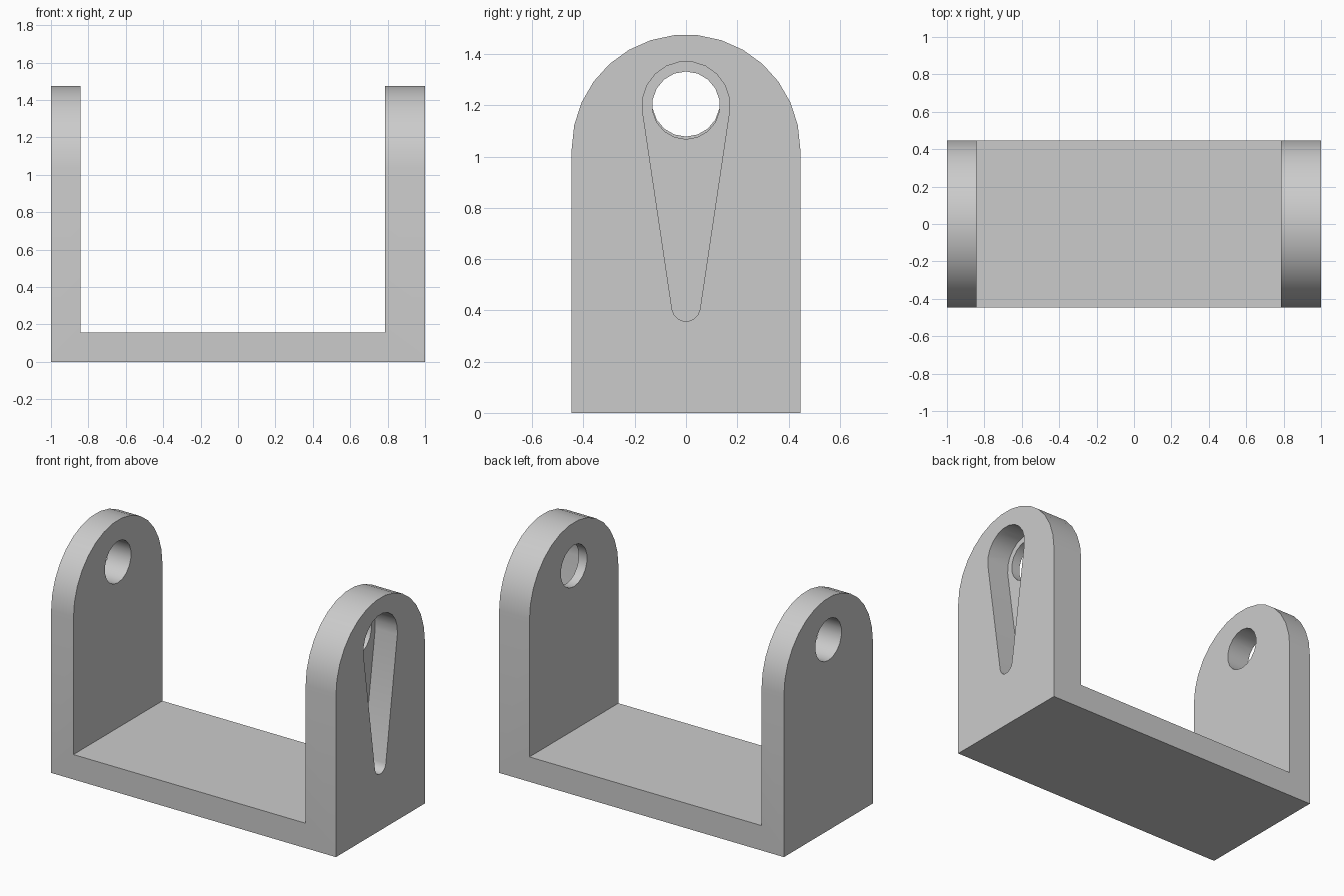
import bpy, bmesh
from math import sin, cos, pi, radians
from mathutils import Vector

if "Cube" in bpy.data.objects:
    bpy.data.objects.remove(bpy.data.objects["Cube"], do_unlink=True)

HALF = 0.446          # half depth of the bracket
ARCH_Z = 1.03         # centre height of the rounded tops
HOLE_Z = 1.2          # centre height of the pivot hole


def arc(cy, cz, r, start, end, n):
    """Points of an arc in the side plane, angles in degrees."""
    return [(cy + r * cos(radians(start + (end - start) * i / n)),
             cz + r * sin(radians(start + (end - start) * i / n)))
            for i in range(n + 1)]


def prism(name, points, direction):
    """Extrude a closed 3D outline into a solid."""
    bm = bmesh.new()
    face = bm.faces.new([bm.verts.new(p) for p in points])
    new = bmesh.ops.extrude_face_region(bm, geom=[face])["geom"]
    bmesh.ops.translate(bm, vec=Vector(direction),
                        verts=[v for v in new if isinstance(v, bmesh.types.BMVert)])
    bmesh.ops.recalc_face_normals(bm, faces=bm.faces)
    mesh = bpy.data.meshes.new(name)
    bm.to_mesh(mesh)
    bm.free()
    obj = bpy.data.objects.new(name, mesh)
    bpy.context.collection.objects.link(obj)
    return obj


def side_prism(name, outline, x0, x1):
    return prism(name, [(x0, y, z) for y, z in outline], (x1 - x0, 0, 0))


def combine(target, tool, operation):
    """Apply a boolean and discard its helper."""
    tool.hide_render = True
    mod = target.modifiers.new(operation.title(), "BOOLEAN")
    mod.operation, mod.object, mod.solver = operation, tool, "EXACT"
    bpy.context.view_layer.objects.active = target
    bpy.ops.object.modifier_apply(modifier=mod.name)
    bpy.data.objects.remove(tool, do_unlink=True)


# U-shaped channel, thicker on its left wall
channel = [(-1, 0), (1, 0), (1, 1.6), (0.787, 1.6), (0.787, 0.158),
           (-0.843, 0.158), (-0.843, 1.6), (-1, 1.6)]
bracket = prism("bracket", [(x, -0.6, z) for x, z in channel], (0, 1.2, 0))

# Rounded tops on both walls
arch = [(-HALF, -0.2), (HALF, -0.2)] + arc(0, ARCH_Z, HALF, 0, 180, 15)
combine(bracket, side_prism("arch_cutter", arch, -1.2, 1.2), "INTERSECT")

# Pivot holes through each wall
for x0, x1, z in ((0.6, 1.2, HOLE_Z), (-1.2, -0.6, HOLE_Z + 0.01)):
    hole = arc(0, z, 0.132, 10, 370, 18)[:-1]
    combine(bracket, side_prism("hole_cutter", hole, x0, x1), "DIFFERENCE")

# Tapered lever pocket in the outer face of the thick wall
pocket = arc(0, HOLE_Z, 0.171, -8, 188, 11) + arc(0, 0.412, 0.055, 188, 352, 7)
combine(bracket, side_prism("pocket_cutter", pocket, 0.845, 1.2), "DIFFERENCE")

# Plain grey finish
grey = bpy.data.materials.new("grey")
grey.use_nodes = True
colour = (0.6, 0.6, 0.6, 1)
grey.diffuse_color = colour
grey.node_tree.nodes["Principled BSDF"].inputs["Base Color"].default_value = colour
bracket.data.materials.clear()
bracket.data.materials.append(grey)

bpy.ops.object.select_all(action="DESELECT")
bracket.select_set(True)
bpy.context.view_layer.objects.active = bracket
bpy.ops.object.shade_smooth_by_angle(angle=pi / 6)
